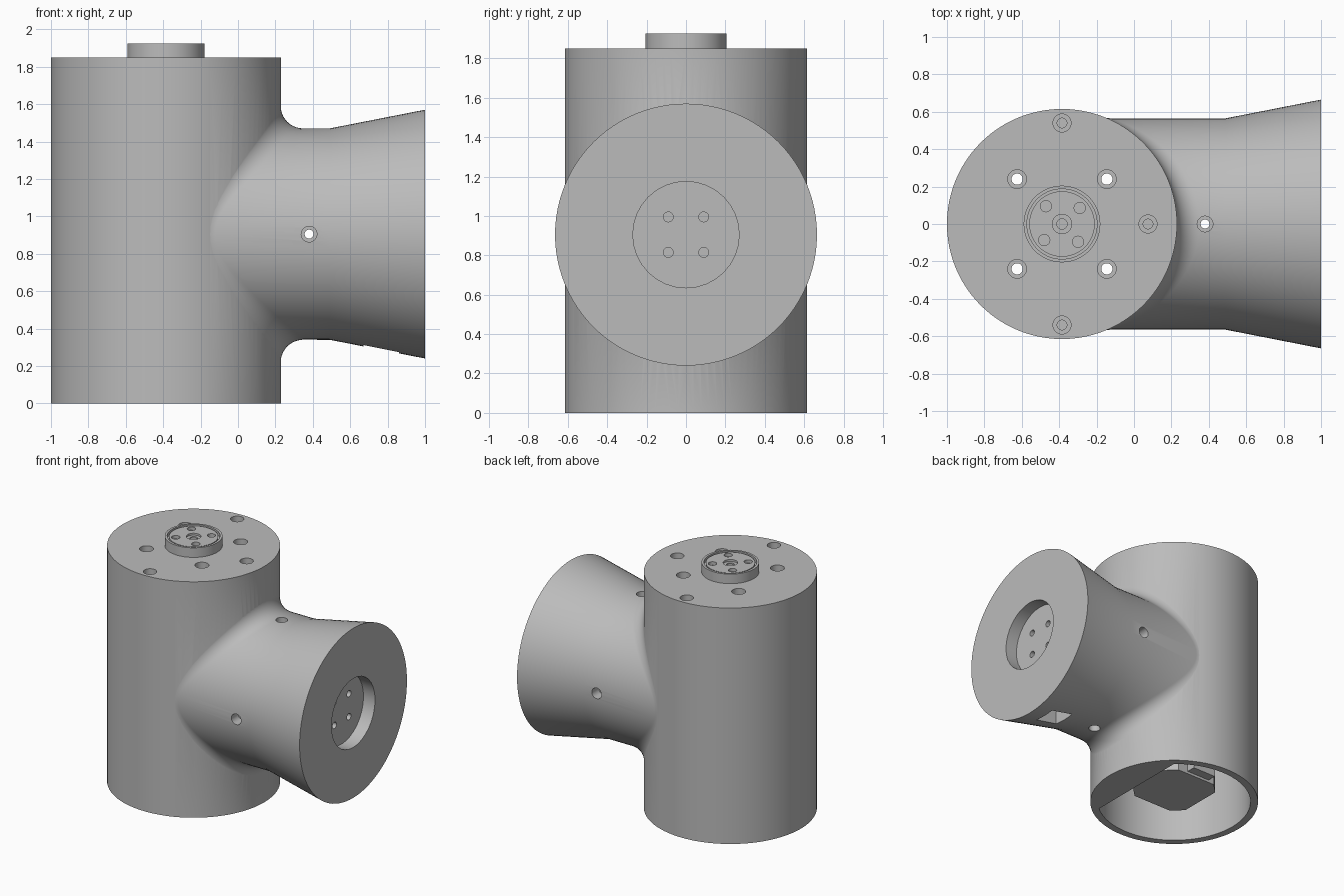
import bpy, bmesh, math
from mathutils import Vector

cube = bpy.data.objects.get("Cube")
if cube:
    bpy.data.objects.remove(cube, do_unlink=True)

grey = bpy.data.materials.new("mid_grey")
grey.use_nodes = True
COLOUR = (0.5, 0.5, 0.5, 1)
grey.diffuse_color = COLOUR
grey.node_tree.nodes["Principled BSDF"].inputs["Base Color"].default_value = COLOUR

AX = -0.385            # x of the upright body axis
BODY_R, BODY_H = 0.615, 1.85
ARM_Z, ARM_R = 0.905, 0.565
X, Y, Z = Vector((1, 0, 0)), Vector((0, 1, 0)), Vector((0, 0, 1))


def add_object(name, bm):
    bmesh.ops.recalc_face_normals(bm, faces=bm.faces)
    mesh = bpy.data.meshes.new(name)
    bm.to_mesh(mesh)
    bm.free()
    mesh.materials.append(grey)
    obj = bpy.data.objects.new(name, mesh)
    bpy.context.collection.objects.link(obj)
    return obj


def cylinder(name, start, direction, radius, length, sides=32):
    """Cylinder growing from a start point along a direction."""
    bm = bmesh.new()
    bmesh.ops.create_cone(bm, cap_ends=True, segments=sides,
                          radius1=radius, radius2=radius, depth=length)
    bm.transform(direction.to_track_quat('Z', 'Y').to_matrix().to_4x4())
    bmesh.ops.translate(bm, verts=bm.verts,
                        vec=Vector(start) + direction * (length / 2))
    return add_object(name, bm)


def prism(name, outline, z0, z1):
    """Upright prism over a flat outline."""
    bm = bmesh.new()
    face = bm.faces.new([bm.verts.new((x, y, z0)) for x, y in outline])
    up = bmesh.ops.extrude_face_region(bm, geom=[face])
    bmesh.ops.translate(bm, vec=(0, 0, z1 - z0),
                        verts=[v for v in up["geom"] if isinstance(v, bmesh.types.BMVert)])
    return add_object(name, bm)


def loft(name, rings):
    """Closed solid through a list of equal rings."""
    bm = bmesh.new()
    rows = [[bm.verts.new(p) for p in ring] for ring in rings]
    n = len(rows[0])
    for a, b in zip(rows, rows[1:]):
        for i in range(n):
            j = (i + 1) % n
            bm.faces.new((a[i], a[j], b[j], b[i]))
    bm.faces.new(rows[0])
    bm.faces.new(rows[-1])
    return add_object(name, bm)


def combine(target, tool, operation='DIFFERENCE'):
    mod = target.modifiers.new("cut", 'BOOLEAN')
    mod.operation, mod.object, mod.solver = operation, tool, 'EXACT'
    bpy.context.view_layer.objects.active = target
    bpy.ops.object.modifier_apply(modifier=mod.name)
    bpy.data.objects.remove(tool, do_unlink=True)


def drill(target, start, direction, radius, depth):
    combine(target, cylinder("drill", Vector(start) - direction * 0.05,
                             direction, radius, depth + 0.05))


def arm_rings(sides=96, steps=10, fillet=0.12):
    """Flat inner ring, rolling-ball fillet against the body, then the flared sleeve."""
    body_r = BODY_R - 0.0015
    angles = [2 * math.pi * i / sides for i in range(sides)]
    inner = [(AX + 0.1, 0.5 * math.cos(t), ARM_Z + 0.5 * math.sin(t)) for t in angles]
    arcs = [[] for _ in range(steps + 1)]
    for t in angles:
        y, z = (ARM_R + fillet) * math.cos(t), (ARM_R + fillet) * math.sin(t)
        x = math.sqrt((body_r + fillet) ** 2 - y * y)
        centre = Vector((AX + x, y, ARM_Z + z))
        to_body = Vector((-x, -y, 0)).normalized()
        to_arm = Vector((0, -math.cos(t), -math.sin(t)))
        for k, ring in enumerate(arcs):
            ring.append(centre + to_body.slerp(to_arm, k / steps) * fillet)
    flare = [[(x, r * math.cos(t), ARM_Z + r * math.sin(t)) for t in angles]
             for x, r in ((0.49, ARM_R), (1.0, 0.665))]
    return [inner] + arcs + flare


# Housing: upright body blended into the flared side arm
housing = cylinder("housing", (AX, 0, 0), Z, BODY_R, BODY_H, 96)
combine(housing, loft("arm", arm_rings()), 'UNION')

# Body cavity, round with one flat side, open at the bottom
flat = math.acos(0.36 / 0.56)
cavity = []
for i in range(49):
    a = flat + (2 * math.pi - 2 * flat) * i / 48
    cavity.append((AX + 0.56 * math.cos(a), 0.56 * math.sin(a)))
combine(housing, prism("cavity", cavity, -0.1, 1.6))

# Top screw holes: four through to the cavity, three blind
for sx in (-1, 1):
    for sy in (-1, 1):
        p = (AX + 0.24 * sx, 0.24 * sy, BODY_H)
        drill(housing, p, -Z, 0.05, 0.1)
        drill(housing, p, -Z, 0.03, 0.35)
for dx, dy in ((0, 0.54), (0, -0.54), (0.46, 0)):
    p = (AX + dx, dy, BODY_H)
    drill(housing, p, -Z, 0.048, 0.1)
    drill(housing, p, -Z, 0.026, 0.2)

# Arm cross holes with counterbores
for d in (Y, Z):
    centre = Vector((0.38, 0, ARM_Z))
    combine(housing, cylinder("drill", centre - d * 0.7, d, 0.024, 1.4))
    for s in (-1, 1):
        drill(housing, centre + d * s * 0.6, -d * s, 0.042, 0.12)

# Cable window under the flare
window = [(0.67, -0.09), (0.86, -0.09), (0.86, 0.09), (0.67, 0.09)]
combine(housing, prism("window", window, 0.1, 0.5))

# End recess with four screw holes
drill(housing, (1, 0, ARM_Z), -X, 0.27, 0.1)
for sy in (-1, 1):
    for sz in (-1, 1):
        drill(housing, (0.9, 0.09 * sy, ARM_Z + 0.09 * sz), -X, 0.025, 0.08)

# Output hub: rim with a groove around a drilled insert
hub = cylinder("output_hub", (AX, 0, BODY_H - 0.02), Z, 0.205, 0.095, 64)
drill(hub, (AX, 0, 1.925), -Z, 0.188, 0.03)
insert = cylinder("hub_insert", (AX, 0, 1.88), Z, 0.175, 0.04, 64)
for k in range(4):
    a = math.radians(42 + 90 * k)
    drill(insert, (AX + 0.128 * math.cos(a), 0.128 * math.sin(a), 1.92), -Z, 0.03, 0.03)
drill(insert, (AX, 0, 1.92), -Z, 0.052, 0.015)
drill(insert, (AX, 0, 1.92), -Z, 0.028, 0.03)

# Motor inside the body, with cut corners, and its plug
s, c = 0.25, 0.17
corners = [(s, c), (c, s), (-c, s), (-s, c), (-s, -c), (-c, -s), (c, -s), (s, -c)]
motor = prism("motor", [(AX + x, y) for x, y in corners], 0.1, 1.62)
plug = prism("motor_plug", [(AX - 0.12, 0.24), (AX + 0.08, 0.24),
                            (AX + 0.08, 0.32), (AX - 0.12, 0.32)], 0.12, 0.24)

# Smooth shading with sharp edges kept
bpy.ops.object.select_all(action='DESELECT')
for obj in (housing, hub, insert, motor, plug):
    obj.select_set(True)
bpy.context.view_layer.objects.active = housing
bpy.ops.object.shade_smooth_by_angle(angle=math.radians(30))
